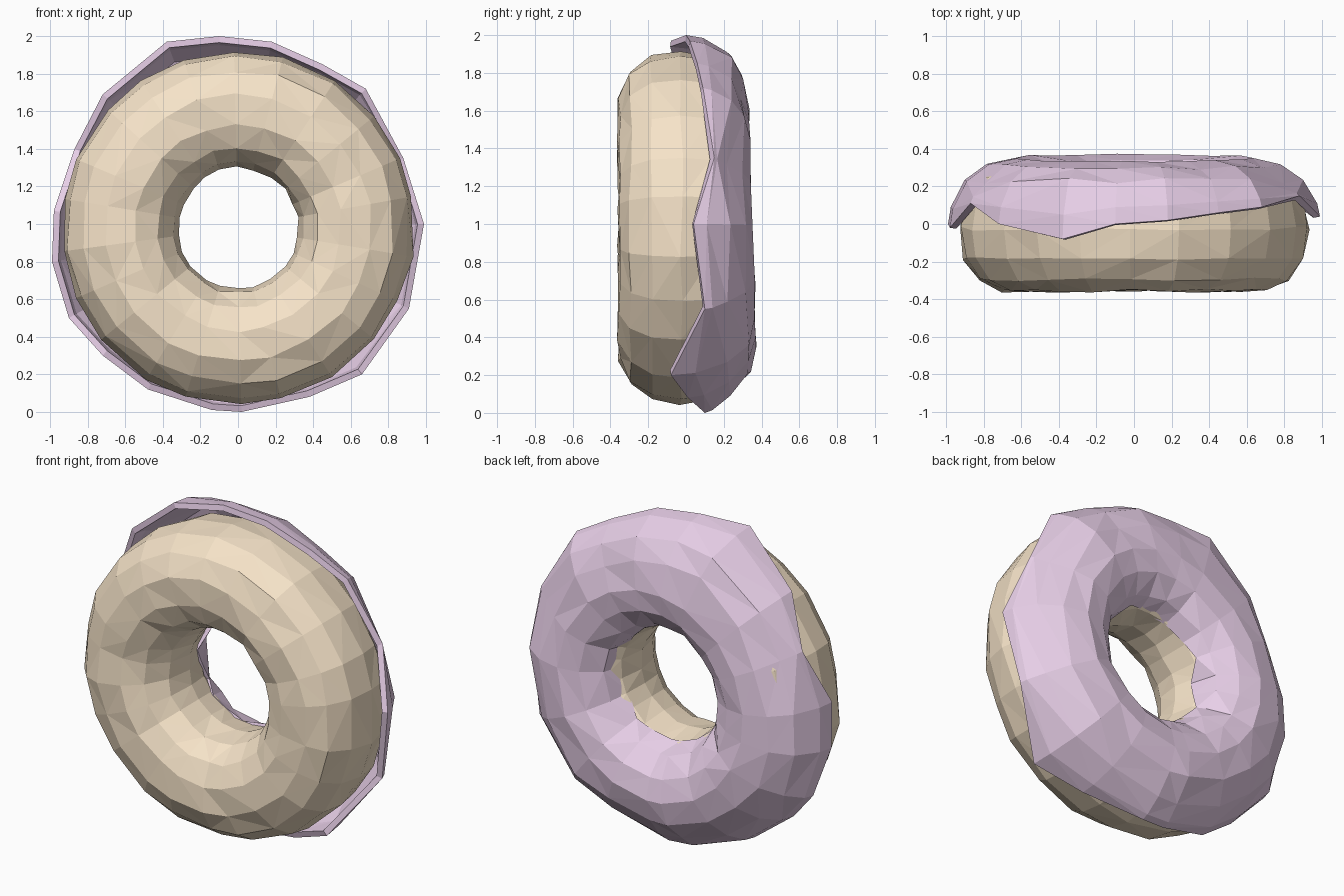
import bpy, bmesh, math, random
from mathutils import Vector

if "Cube" in bpy.data.objects:
    bpy.data.objects.remove(bpy.data.objects["Cube"])

random.seed(4)
CX, CZ = 0.0, 0.98


def ring_mesh(name, rings, closed_section, color):
    """Skin a closed loop of cross-sections with flat triangles."""
    bm = bmesh.new()
    grid = [[bm.verts.new(p) for p in ring] for ring in rings]
    n, m = len(grid), len(grid[0])
    for i in range(n):
        a, b = grid[i], grid[(i + 1) % n]
        for j in range(m if closed_section else m - 1):
            k = (j + 1) % m
            bm.faces.new((a[j], b[j], b[k], a[k]))
    bmesh.ops.triangulate(bm, faces=bm.faces[:], quad_method='SHORT_EDGE')
    mesh = bpy.data.meshes.new(name)
    bm.to_mesh(mesh)
    bm.free()
    mat = bpy.data.materials.new(name + "_colour")
    mat.diffuse_color = color
    mat.use_nodes = True
    mat.node_tree.nodes["Principled BSDF"].inputs["Base Color"].default_value = mat.diffuse_color
    mesh.materials.append(mat)
    obj = bpy.data.objects.new(name, mesh)
    bpy.context.collection.objects.link(obj)
    return obj


def jitter(amount):
    return random.uniform(-amount, amount)


# Dough: lumpy low-poly torus facing along y
dough = []
SIDES, SECTION = 22, 14
for i in range(SIDES):
    a = math.pi / 2 - 2 * math.pi * (i + jitter(0.15)) / SIDES
    ring = []
    for j in range(SECTION):
        t = 2 * math.pi * j / SECTION
        c, s = math.cos(t), math.sin(t)
        r = 0.63 + 0.31 * math.copysign(abs(c) ** 0.9, c) + jitter(0.008)
        y = -0.025 + 0.338 * math.copysign(abs(s) ** 0.9, s) + jitter(0.01)
        ring.append((CX + r * math.cos(a), y, CZ + r * math.sin(a)))
    dough.append(ring)
ring_mesh("dough", dough, True, (0.92, 0.77, 0.58, 1))

# Icing rim: clockwise points (x, z) and how far the icing drips forward (y)
rim = [(-0.10, 2.00, 0.00), (0.18, 1.97, 0.02), (0.45, 1.85, 0.06),
       (0.68, 1.72, 0.09), (0.88, 1.35, 0.15), (0.99, 1.00, 0.04),
       (0.91, 0.55, 0.10), (0.66, 0.20, -0.08), (0.38, 0.08, 0.01),
       (0.02, 0.00, 0.10), (-0.14, 0.01, 0.09), (-0.48, 0.12, 0.02),
       (-0.72, 0.30, -0.02), (-0.90, 0.50, 0.05), (-0.99, 0.80, 0.00),
       (-0.98, 1.07, -0.02), (-0.87, 1.40, 0.11), (-0.72, 1.69, 0.00),
       (-0.38, 1.97, -0.08)]
icing = []
for x, z, drip in rim:
    out = Vector((x - CX, z - CZ))
    R = out.length
    out.normalize()
    low = 0.02 * (1 - z)      # icing bulges slightly more at the bottom
    inner = 0.345 + jitter(0.012)
    section = [(R, drip),
               (R - 0.015, drip * 0.5 + 0.09),
               (R - 0.09, 0.23 + jitter(0.015)),
               (R - 0.21, 0.315 + low + jitter(0.01)),
               (0.63, 0.352 + low + jitter(0.006)),
               (0.50, 0.325 + low * 0.5 + jitter(0.01)),
               (0.39, 0.235 + jitter(0.02)),
               (inner, 0.13 + jitter(0.05))]
    icing.append([(CX + r * out.x, y, CZ + r * out.y) for r, y in section])
shell = ring_mesh("icing", icing, False, (0.80, 0.62, 0.80, 1))

# Thickness of the icing, grown inward
solid = shell.modifiers.new("thickness", 'SOLIDIFY')
solid.thickness = 0.035
solid.offset = -1
